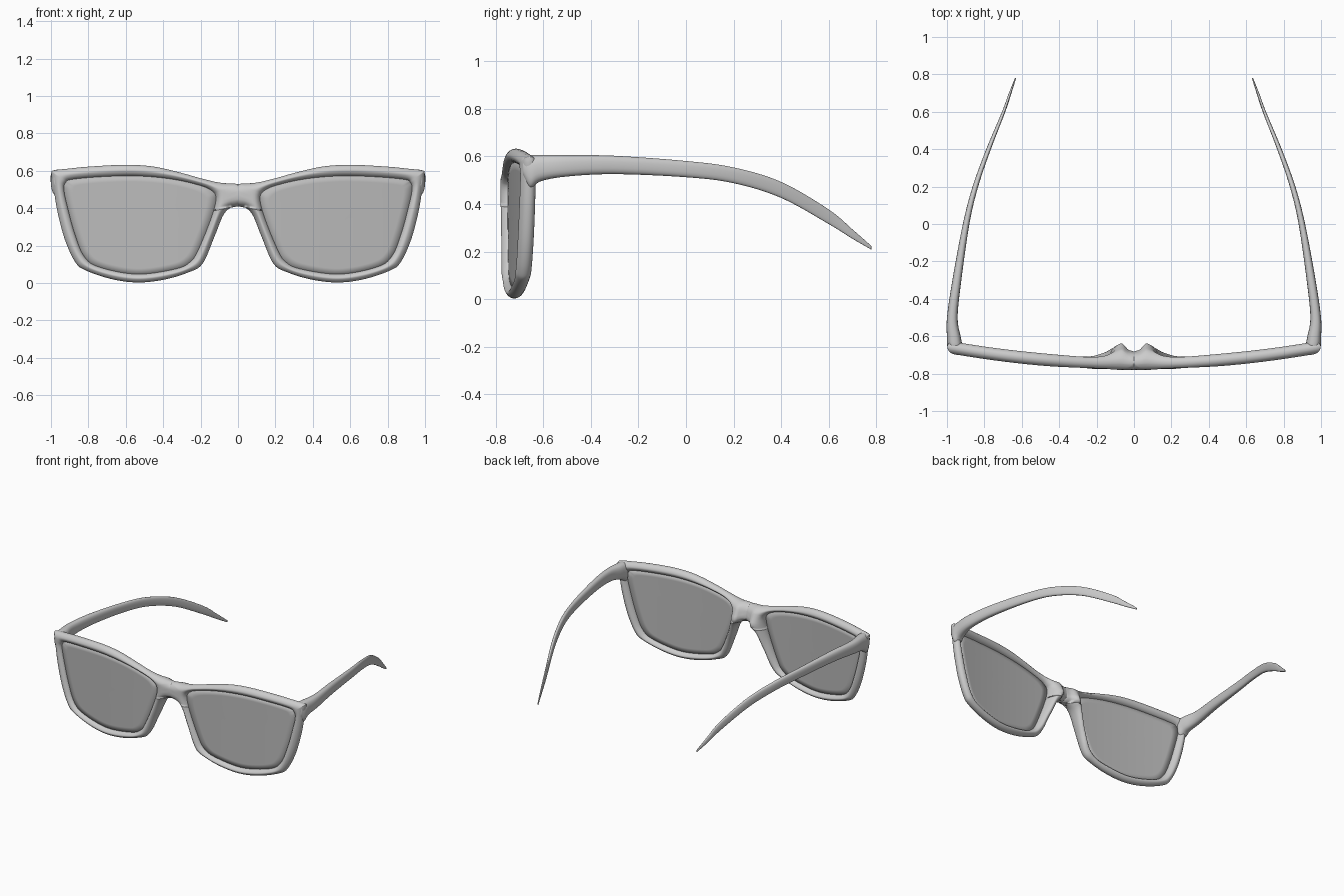
import bpy, bmesh, math
from mathutils import Vector, kdtree

if "Cube" in bpy.data.objects:
    bpy.data.objects.remove(bpy.data.objects["Cube"])

# ---------- helpers ----------
def catmull(pts, n, closed=False):
    """Smooth curve through pts, n samples per span."""
    p = [Vector(q) for q in pts]
    m = len(p)
    if closed:
        get = lambda i: p[i % m]
    else:
        get = lambda i: p[max(0, min(m - 1, i))]
    out = []
    for i in range(m if closed else m - 1):
        a, b, c, d = (get(i + k) for k in (-1, 0, 1, 2))
        for k in range(n):
            t = k / n
            out.append(0.5 * (2 * b + (c - a) * t + (2 * a - 5 * b + 4 * c - d) * t * t
                              + (3 * b - a - 3 * c + d) * t ** 3))
    if not closed:
        out.append(p[-1].copy())
    return out


def interp(table, x):
    if x <= table[0][0]:
        return table[0][1]
    for (x0, y0), (x1, y1) in zip(table, table[1:]):
        if x <= x1:
            return y0 + (y1 - y0) * (x - x0) / (x1 - x0)
    return table[-1][1]


def grid_faces(bm, rows, wrap=True):
    n = len(rows[0])
    for r0, r1 in zip(rows, rows[1:]):
        for i in range(n if wrap else n - 1):
            j = (i + 1) % n
            bm.faces.new((r0[i], r0[j], r1[j], r1[i]))


def finish(bm, name, solid=0):
    bmesh.ops.remove_doubles(bm, verts=bm.verts, dist=1e-5)
    bmesh.ops.recalc_face_normals(bm, faces=bm.faces)
    me = bpy.data.meshes.new(name)
    bm.to_mesh(me)
    bm.free()
    ob = bpy.data.objects.new(name, me)
    bpy.context.collection.objects.link(ob)
    for f in me.polygons:
        f.use_smooth = True
    mir = ob.modifiers.new("mirror", 'MIRROR')
    mir.merge_threshold = 0.0005
    if solid:
        s = ob.modifiers.new("thickness", 'SOLIDIFY')
        s.thickness, s.offset = solid, 0
    return ob


# ---------- outlines of the right half (x, z) ----------
outer_pts = [(0, .41), (.04, .402), (.08, .36), (.125, .25), (.19, .103), (.27, .055),
             (.4, .017), (.54, .003), (.68, .022), (.82, .07), (.872, .115), (.925, .23),
             (.965, .38), (.988, .52), (.998, .585), (.985, .602), (.9, .612), (.8, .622),
             (.6, .632), (.45, .622), (.3, .588), (.2, .56), (.1, .537), (0, .53)]
inner_pts = [(.93, .5), (.922, .535), (.89, .553), (.74, .567), (.55, .572), (.36, .556),
             (.2, .52), (.135, .485), (.123, .44), (.15, .337), (.214, .176), (.257, .112),
             (.337, .075), (.54, .048), (.74, .085), (.82, .14), (.87, .257), (.914, .417)]
outer = catmull(outer_pts, 40)
inner = catmull(inner_pts, 40, True)
centre = Vector((.53, .31))
loop = outer[::5] + [Vector((0, z)) for z in (.51, .49, .47, .45, .43)]

tree = kdtree.KDTree(len(outer) + len(inner))
for i, p in enumerate(outer + inner):
    tree.insert((p.x, p.y, 0), i)
tree.balance()
dirs = [(p - centre).normalized() for p in inner]


def sweep(x):
    """Wrap-around curve of the front."""
    return -.746 + .09 * x * x


# ---------- frame front: rounded rim, bridge and nose pads ----------
NOSE = [(0, .035), (.03, .042), (.065, .078), (.1, .058), (.15, .028), (.2, .008), (.25, 0)]
STEPS = 14
bm = bmesh.new()
front = [[] for _ in range(STEPS + 1)]
back = [[] for _ in range(STEPS + 1)]
for o in loop:
    d = (o - centre).normalized()
    i_pt = inner[max(range(len(inner)), key=lambda k: dirs[k].dot(d))]
    for s in range(STEPS + 1):
        p = i_pt.lerp(o, .5 - .5 * math.cos(math.pi * s / STEPS))
        dist = tree.find((p.x, p.y, 0))[2]
        prof = math.sqrt(max(0, 1 - (1 - min(dist / .038, 1)) ** 2))
        pad = interp(NOSE, p.x) * interp([(.03, 0), (.15, 1), (.43, 1), (.54, .3)], p.y)
        y = sweep(p.x) + pad / 2
        h = (.034 + pad / 2) * prof
        x = max(0, p.x)
        front[s].append(bm.verts.new((x, y - h, p.y)))
        back[s].append(bm.verts.new((x, y + h, p.y)))
# leave the centre plane open so the mirrored halves weld into one bridge
cut = len(outer[::5]) - 1
for rows in (front, back):
    grid_faces(bm, rows)
finish(bm, "frame_front")

# ---------- lenses ----------
bm = bmesh.new()
edge = inner[::5]
rows = []
for k in range(1, 9):
    ring = []
    for p in edge:
        q = centre.lerp(p, k / 8 * 1.012)
        ring.append(bm.verts.new((q.x, sweep(q.x), q.y)))
    rows.append(ring)
grid_faces(bm, rows)
mid = bm.verts.new((centre.x, sweep(centre.x), centre.y))
for i in range(len(edge)):
    bm.faces.new((mid, rows[0][i], rows[0][(i + 1) % len(edge)]))
lens = finish(bm, "lenses", .01)
mat = bpy.data.materials.new("lens_grey")
mat.diffuse_color = (.5, .5, .5, .55)
mat.use_nodes = True
mat.node_tree.nodes["Principled BSDF"].inputs["Base Color"].default_value = mat.diffuse_color
lens.data.materials.append(mat)

# ---------- temples: lofted sections (y, x inner, x outer, z low, z high) ----------
sections = [(-.685, .95, .985, .52, .592), (-.655, .92, .998, .465, .604),
            (-.61, .925, 1.0, .495, .606), (-.5, .943, 1.0, .515, .605),
            (-.3, .923, .971, .525, .602), (0, .88, .915, .512, .58),
            (.2, .833, .863, .487, .553), (.4, .765, .79, .425, .492),
            (.6, .688, .706, .315, .376), (.7, .655, .669, .253, .292),
            (.78, .63, .637, .207, .222)]
bm = bmesh.new()
rows = []
SIDES = 24
for y, xi, xo, zl, zh in catmull(sections, 6):
    ring = []
    for k in range(SIDES):
        a = 2 * math.pi * k / SIDES
        c, s = math.cos(a), math.sin(a)
        c = math.copysign(abs(c) ** .8, c)
        s = math.copysign(abs(s) ** .8, s)
        ring.append(bm.verts.new(((xi + xo) / 2 + c * (xo - xi) / 2, y,
                                  (zl + zh) / 2 + s * (zh - zl) / 2)))
    rows.append(ring)
grid_faces(bm, rows)
bm.faces.new(rows[0])
bm.faces.new(rows[-1])
finish(bm, "temples")
